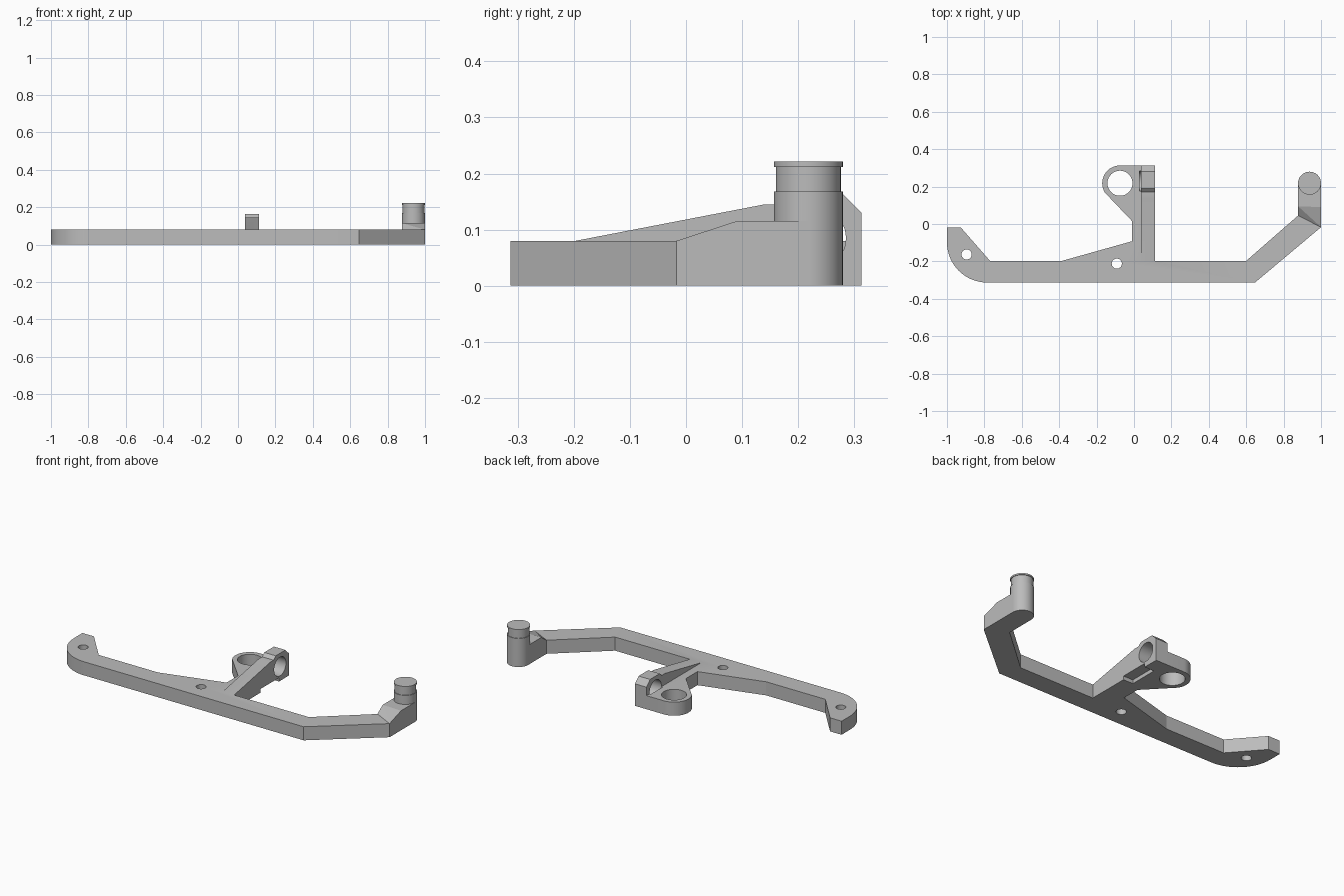
import bpy, bmesh, math
from mathutils import Vector, Matrix

old = bpy.data.objects.get("Cube")
if old:
    bpy.data.objects.remove(old, do_unlink=True)

grey = bpy.data.materials.new("plain grey")
grey.use_nodes = True
tone = (0.5, 0.5, 0.5, 1)
grey.diffuse_color = tone
grey.node_tree.nodes["Principled BSDF"].inputs["Base Color"].default_value = tone


def finish(name, bm):
    bmesh.ops.recalc_face_normals(bm, faces=bm.faces)
    mesh = bpy.data.meshes.new(name)
    bm.to_mesh(mesh)
    bm.free()
    mesh.materials.append(grey)
    ob = bpy.data.objects.new(name, mesh)
    bpy.context.collection.objects.link(ob)
    return ob


def prism(name, points, push):
    """Extrude a closed outline of 3D points along the push vector."""
    bm = bmesh.new()
    face = bm.faces.new([bm.verts.new(p) for p in points])
    side = bmesh.ops.extrude_face_region(bm, geom=[face])["geom"]
    bmesh.ops.translate(bm, vec=push, verts=[v for v in side if isinstance(v, bmesh.types.BMVert)])
    return finish(name, bm)


def hull(name, points):
    bm = bmesh.new()
    for p in points:
        bm.verts.new(p)
    bmesh.ops.convex_hull(bm, input=bm.verts)
    return finish(name, bm)


def cylinder(name, centre, radius, depth, axis="Z"):
    bm = bmesh.new()
    turn = Matrix.Rotation(math.pi / 2, 4, "Y") if axis == "X" else Matrix()
    bmesh.ops.create_cone(bm, cap_ends=True, segments=48, radius1=radius, radius2=radius,
                          depth=depth, matrix=Matrix.Translation(centre) @ turn)
    return finish(name, bm)


def arc(cx, cy, radius, start, end, steps=16):
    angles = [math.radians(start + (end - start) * i / steps) for i in range(steps + 1)]
    return [(cx + radius * math.cos(a), cy + radius * math.sin(a)) for a in angles]


def combine(target, other, operation):
    mod = target.modifiers.new("join", "BOOLEAN")
    mod.operation = operation
    mod.solver = "EXACT"
    mod.object = other
    bpy.context.view_layer.objects.active = target
    bpy.ops.object.modifier_apply(modifier=mod.name)
    bpy.data.objects.remove(other, do_unlink=True)


THICK = 0.08

# Flat bar with hooked left end, central arm with round lug, and angled right end
outline = [(-1, -0.02), (-0.925, -0.02), (-0.77, -0.197), (-0.385, -0.197), (-0.01, -0.092), (-0.01, 0.015)]
outline += arc(-0.075, 0.218, 0.095, 212, 90)
outline += [(0.113, 0.313), (0.113, -0.197), (0.6, -0.197), (0.877, 0.045), (0.877, 0.218),
            (1, 0.218), (1, -0.017), (0.647, -0.313)]
outline += arc(-0.785, -0.098, 0.215, 270, 180)
bar = prism("bracket_bar", [(x, y, 0) for x, y in outline], (0, 0, THICK))

# Sloping rib with stepped and chamfered end
rib = [(-0.197, 0), (-0.197, THICK), (0.14, 0.145), (0.17, 0.145), (0.19, 0.163),
       (0.28, 0.163), (0.313, 0.13), (0.313, 0)]
combine(bar, prism("rib", [(0.038, y, z) for y, z in rib], (0.075, 0, 0)), "UNION")

# Vertical holes, cross hole and underside slot
for x, y, r in [(-0.895, -0.163, 0.027), (-0.092, -0.212, 0.027), (-0.075, 0.218, 0.067)]:
    combine(bar, cylinder("cutter", (x, y, THICK / 2), r, 0.3), "DIFFERENCE")
combine(bar, cylinder("cutter", (0.13, 0.23, 0.085), 0.055, 0.2, "X"), "DIFFERENCE")
slot = [(0.05, -0.02), (0.22, -0.02), (0.22, 0.022), (0.05, 0.022)]
combine(bar, prism("cutter", [(0.05, y, z) for y, z in slot], (0.1, 0, 0)), "DIFFERENCE")

# Raised ramp leading to the post
ramp = hull("post_ramp", [
    (0.877, 0.045, 0), (0.877, 0.045, THICK), (0.877, 0.095, 0.115),
    (1, -0.017, 0), (1, -0.017, THICK), (1, 0.09, 0.115),
    (0.877, 0.218, 0), (0.877, 0.218, 0.115), (1, 0.218, 0), (1, 0.218, 0.115)])

# Post turned from a stepped profile
profile = [(0, 0), (0.0615, 0), (0.0615, 0.168), (0.058, 0.168), (0.058, 0.212),
           (0.0615, 0.212), (0.0615, 0.221), (0, 0.221)]
bm = bmesh.new()
verts = [bm.verts.new((0.9385 + r, 0.218, z)) for r, z in profile]
edges = [bm.edges.new(pair) for pair in zip(verts, verts[1:])]
bmesh.ops.spin(bm, geom=verts + edges, cent=(0.9385, 0.218, 0), axis=(0, 0, 1),
               angle=2 * math.pi, steps=48)
bmesh.ops.remove_doubles(bm, verts=bm.verts, dist=0.0001)
post = finish("post", bm)

# Smooth the round walls, keep the corners crisp
for ob in (bar, ramp, post):
    bpy.ops.object.select_all(action="DESELECT")
    ob.select_set(True)
    bpy.context.view_layer.objects.active = ob
    bpy.ops.object.shade_smooth_by_angle(angle=math.radians(15))
